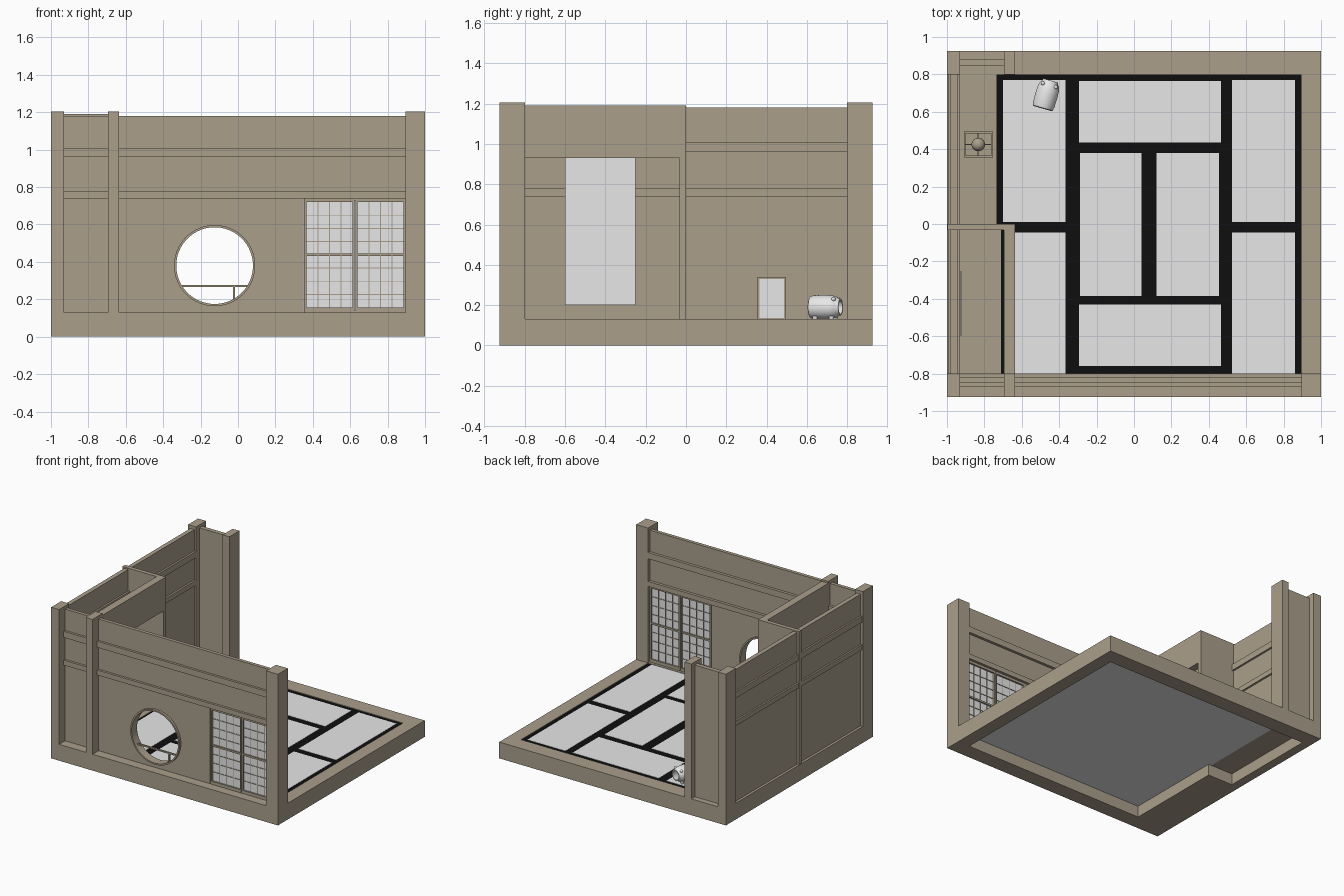
import bpy, bmesh, math
from mathutils import Matrix, Vector

if "Cube" in bpy.data.objects:
    bpy.data.objects.remove(bpy.data.objects["Cube"])


def material(name, col):
    m = bpy.data.materials.new(name)
    m.diffuse_color = (*col, 1)
    m.use_nodes = True
    m.node_tree.nodes["Principled BSDF"].inputs["Base Color"].default_value = m.diffuse_color
    return m


WOOD = material("tan_wood", (0.40, 0.345, 0.26))
PAPER = material("off_white", (0.80, 0.80, 0.80))
BLACK = material("black_trim", (0.004, 0.0045, 0.004))


def finish(name, bm, mat):
    me = bpy.data.meshes.new(name)
    bm.to_mesh(me)
    bm.free()
    me.materials.append(mat)
    ob = bpy.data.objects.new(name, me)
    bpy.context.collection.objects.link(ob)
    return ob


def boxes(name, mat, *items):
    """One object from boxes given as (x0, x1, y0, y1, z0, z1)."""
    bm = bmesh.new()
    for x0, x1, y0, y1, z0, z1 in items:
        m = Matrix.Translation(((x0 + x1) / 2, (y0 + y1) / 2, (z0 + z1) / 2))
        m = m @ Matrix.Diagonal((x1 - x0, y1 - y0, z1 - z0, 1))
        bmesh.ops.create_cube(bm, size=1, matrix=m)
    return finish(name, bm, mat)


def lathe(name, mat, profile, matrix, steps=48, closed=False):
    """Spin (radius, height) points about local z, then place with matrix."""
    bm = bmesh.new()
    vs = [bm.verts.new((r, 0, h)) for r, h in profile]
    es = [bm.edges.new(p) for p in zip(vs, vs[1:])]
    if closed:
        es.append(bm.edges.new((vs[-1], vs[0])))
    bmesh.ops.spin(bm, geom=vs + es, cent=(0, 0, 0), axis=(0, 0, 1),
                   angle=2 * math.pi, steps=steps)
    bmesh.ops.remove_doubles(bm, verts=bm.verts, dist=0.0003)
    bmesh.ops.recalc_face_normals(bm, faces=bm.faces)
    bm.transform(matrix)
    return finish(name, bm, mat)


def smooth(ob):
    bpy.ops.object.select_all(action='DESELECT')
    ob.select_set(True)
    bpy.context.view_layer.objects.active = ob
    bpy.ops.object.shade_smooth_by_angle(angle=math.radians(40))


B = 0.13            # top of the base
TOP = 1.18          # top of the walls
POST = 1.205        # top of the posts
Y0, Y1 = 0.80, 0.925

# base frame, alcove platform and side floor
boxes("base_frame", WOOD,
      (-1, 1, -Y1, -Y0, 0, B), (-1, 1, Y0, Y1, 0, B),
      (0.895, 1, -Y0, Y0, 0, B), (-1, -0.93, 0, Y0, 0, B))
boxes("alcove_platform", WOOD, (-1, -0.71, -Y0, 0, 0, B))
boxes("side_floor", WOOD, (-0.93, -0.735, 0, Y0, 0.09, 0.127))

# straw mats: slab, black borders, pale mat tops
boxes("mat_slab", PAPER, (-0.735, 0.895, -Y0, Y0, 0.09, 0.12))
boxes("mat_borders", BLACK, (-0.735, 0.895, -Y0, Y0, 0.1205, 0.125))
mats = [(-0.70, -0.365, 0.01, 0.77), (-0.695, -0.365, -0.80, -0.045),
        (-0.295, 0.465, 0.435, 0.765), (-0.29, 0.04, -0.385, 0.38),
        (0.12, 0.455, -0.385, 0.38), (-0.295, 0.465, -0.76, -0.43),
        (0.525, 0.86, 0.01, 0.77), (0.525, 0.86, -0.80, -0.045)]
boxes("mat_tops", PAPER, *[(*m, 0.1215, 0.127) for m in mats])

# posts
boxes("posts", WOOD,
      *[(x0, x1, s0, s1, B, POST)
        for s0, s1 in ((-Y1, -Y0), (Y0, Y1))
        for x0, x1 in ((-1, -0.93), (-0.695, -0.635))],
      (0.895, 1, -Y1, -Y0, B, POST))

# walls; the front one gets a round hole
WY0, WY1 = -0.85, -0.822
wall = boxes("front_wall", WOOD, (-0.635, 0.35, WY0, WY1, B, TOP))
bm = bmesh.new()
rot = Matrix.Rotation(math.pi / 2, 4, 'X')
window = Matrix.Translation((-0.125, -0.835, 0.38)) @ rot
bmesh.ops.create_cone(bm, cap_ends=True, segments=64, radius1=0.21,
                      radius2=0.21, depth=0.3, matrix=window)
cutter = finish("window_cutter", bm, WOOD)
cutter.hide_render = True
mod = wall.modifiers.new("hole", 'BOOLEAN')
mod.operation, mod.solver, mod.object = 'DIFFERENCE', 'EXACT', cutter
bpy.context.view_layer.objects.active = wall
bpy.ops.object.modifier_apply(modifier=mod.name)
bpy.data.objects.remove(cutter)

boxes("front_wall_fill", WOOD,
      (0.35, 0.895, WY0, WY1, 0.74, TOP),
      (-0.93, -0.695, WY0, WY1, B, TOP))
boxes("left_wall", WOOD, (-0.98, -0.945, -Y0, Y0, B, TOP))
boxes("back_wall", WOOD, (-0.93, -0.695, 0.845, 0.88, B, TOP))
rails = ((0.74, 0.78), (0.96, 1.01))
boxes("wall_rails", WOOD,
      *[r for z0, z1 in rails for r in (
          (-0.635, 0.895, -0.868, -0.80, z0, z1),
          (-0.93, -0.695, -0.868, -0.80, z0, z1),
          (-0.993, -0.93, -Y0, Y0, z0, z1))])

# alcove partition and hanging wall
boxes("alcove_partition", WOOD, (-0.997, -0.635, -0.033, 0, B, 1.19))
boxes("alcove_hanging_wall", WOOD, (-0.695, -0.636, -Y0, -0.033, 0.93, 1.19))
boxes("hanging_scroll", PAPER, (-0.928, -0.921, -0.60, -0.25, 0.20, 0.98))

# round window trim and bars
ring = lathe("round_window_ring", WOOD,
             [(0.205, -0.034), (0.217, -0.034), (0.217, 0.034), (0.205, 0.034)],
             window, steps=64, closed=True)
smooth(ring)
boxes("round_window_bars", WOOD,
      (-0.30, 0.05, -0.842, -0.83, 0.265, 0.276),
      (-0.027, -0.016, -0.842, -0.83, 0.19, 0.265))

# paper sliding doors with lattice on both sides
boxes("door_paper", PAPER, (0.36, 0.89, -0.839, -0.833, 0.14, 0.73))
frame, lattice = [], []
for x0, x1 in ((0.352, 0.623), (0.627, 0.895)):
    a, b = x0 + 0.013, x1 - 0.010
    frame += [(x0, a, -0.852, -0.82, B, 0.74), (b, x1, -0.852, -0.82, B, 0.74),
              (a, b, -0.852, -0.82, B, 0.155), (a, b, -0.852, -0.82, 0.72, 0.74),
              (a, b, -0.850, -0.822, 0.432, 0.446)]
    for i in range(1, 4):
        x = a + (b - a) * i / 4
        lattice.append((x - 0.0025, x + 0.0025, -0.843, -0.829, 0.155, 0.72))
    for i in (1, 2, 3, 5, 6, 7):
        z = 0.155 + 0.565 * i / 8
        lattice.append((a, b, -0.843, -0.829, z - 0.0025, z + 0.0025))
boxes("door_frames", WOOD, *frame)
boxes("door_lattice", WOOD, *lattice)

# floor lamp: paper sides, wooden frame, bulb on a cross
LX0, LX1, LY0, LY1, LZ0, LZ1 = -0.91, -0.755, 0.355, 0.495, 0.127, 0.34
t = 0.01
boxes("lamp_paper", PAPER,
      *[(x, x + 0.003, LY0 + t, LY1 - t, LZ0 + t, LZ1 - t)
        for x in (LX0 + 0.004, LX1 - 0.007)],
      *[(LX0 + t, LX1 - t, y, y + 0.003, LZ0 + t, LZ1 - t)
        for y in (LY0 + 0.004, LY1 - 0.007)])
parts = [(x, x + t, y, y + t, LZ0, LZ1)
         for x in (LX0, LX1 - t) for y in (LY0, LY1 - t)]
for z in (LZ0, LZ1 - t):
    parts += [(x, x + t, LY0 + t, LY1 - t, z, z + t) for x in (LX0, LX1 - t)]
    parts += [(LX0 + t, LX1 - t, y, y + t, z, z + t) for y in (LY0, LY1 - t)]
cx, cy = (LX0 + LX1) / 2, (LY0 + LY1) / 2
parts += [(LX0 + t, LX1 - t, cy - 0.003, cy + 0.003, 0.20, 0.206),
          (cx - 0.003, cx + 0.003, LY0 + t, LY1 - t, 0.20, 0.206)]
boxes("lamp_frame", WOOD, *parts)
bm = bmesh.new()
bmesh.ops.create_uvsphere(bm, u_segments=24, v_segments=12, radius=0.036,
                          matrix=Matrix.Translation((cx, cy, 0.22)))
smooth(finish("lamp_bulb", bm, WOOD))

# ceramic pig burner: hollow barrel body, ears and feet
axis = Vector((0.28, 0.96, 0)).normalized()
place = Matrix.Translation((-0.467, 0.692, 0.19)) @ axis.to_track_quat('Z', 'Y').to_matrix().to_4x4()
body = lathe("pig_body", PAPER,
             [(0, -0.078), (0.048, -0.078), (0.055, -0.074), (0.059, -0.055),
              (0.060, 0.0), (0.058, 0.035), (0.051, 0.058), (0.043, 0.068),
              (0.042, 0.078), (0.034, 0.078), (0.034, 0.066), (0.050, 0.03),
              (0.050, -0.068), (0, -0.068)], place, steps=40)
smooth(body)
side = Vector((axis.y, -axis.x, 0))
center = Vector((-0.467, 0.692, 0))
bm = bmesh.new()
for s in (-1, 1):
    p = center + axis * 0.052 + side * s * 0.036 + Vector((0, 0, 0.23))
    bmesh.ops.create_uvsphere(bm, u_segments=12, v_segments=8, radius=0.011,
                              matrix=Matrix.Translation(p))
    for d in (-0.045, 0.04):
        p = center + axis * d + side * s * 0.03 + Vector((0, 0, 0.137))
        bmesh.ops.create_cone(bm, cap_ends=True, segments=16, radius1=0.011,
                              radius2=0.014, depth=0.02,
                              matrix=Matrix.Translation(p))
smooth(finish("pig_ears_and_feet", bm, PAPER))
